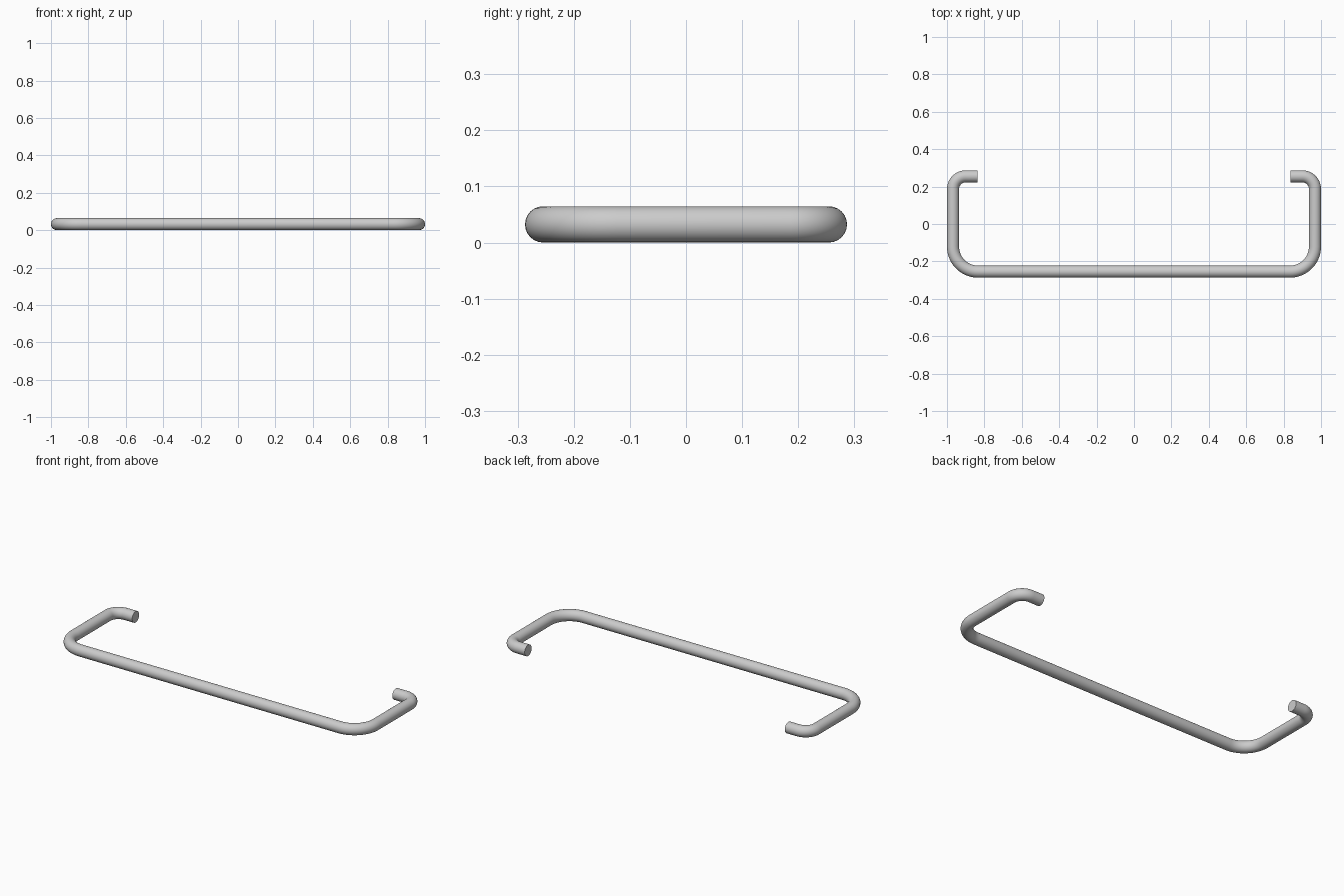
import bpy
from math import sin, cos, pi, radians

if "Cube" in bpy.data.objects:
    bpy.data.objects.remove(bpy.data.objects["Cube"])

R = 0.0323                      # tube radius
X, Y = 1.0 - R, 0.287 - R       # centreline extents
END = 0.836                     # x of the open tube ends
FRONT, BACK = 0.134, 0.068      # centreline bend radii


def bend(cx, cy, r, a0, a1, n=14):
    return [(cx + r * cos(radians(a0 + (a1 - a0) * i / n)),
             cy + r * sin(radians(a0 + (a1 - a0) * i / n))) for i in range(n + 1)]


# Right half of the centreline, from the open end to the front bar
half = [(END, Y)]
half += bend(X - BACK, Y - BACK, BACK, 90, 0)
half += bend(X - FRONT, -Y + FRONT, FRONT, 0, -90)
path = half + [(-x, y) for x, y in reversed(half)]

# Round tube swept along the path with flat caps
curve = bpy.data.curves.new("bent_rail", 'CURVE')
curve.dimensions = '3D'
curve.bevel_depth = R
curve.bevel_resolution = 10
curve.use_fill_caps = True
spline = curve.splines.new('POLY')
spline.points.add(len(path) - 1)
for p, (x, y) in zip(spline.points, path):
    p.co = (x, y, R, 1)

rail = bpy.data.objects.new("bent_rail", curve)
bpy.context.collection.objects.link(rail)
bpy.context.view_layer.objects.active = rail
rail.select_set(True)
bpy.ops.object.convert(target='MESH')
bpy.ops.object.shade_smooth_by_angle(angle=radians(40))
